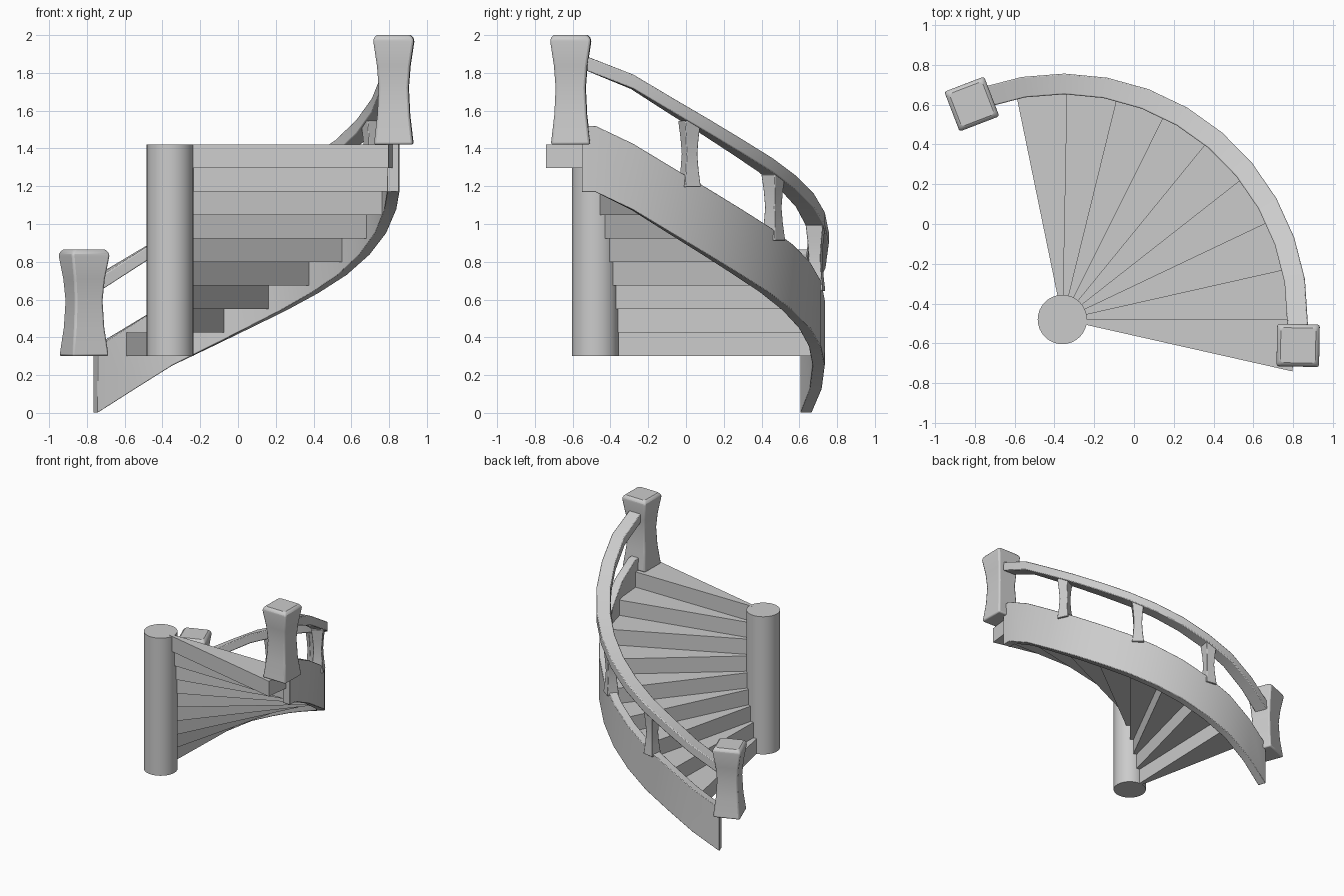
import bpy, bmesh
from math import cos, sin, radians
from mathutils import Vector, Matrix

if "Cube" in bpy.data.objects:
    bpy.data.objects.remove(bpy.data.objects["Cube"])

CX, CY = -0.36, -0.48          # axis of the stair
STEPS, RISE, BASE = 9, 0.1245, 0.30
A0, DA = 101.6, 12.7           # first tread edge and tread angle (degrees)


def polar(r, a, z):
    a = radians(a)
    return Vector((CX + r * cos(a), CY + r * sin(a), z))


def finish(name, bm, smooth=None):
    bmesh.ops.recalc_face_normals(bm, faces=bm.faces[:])
    me = bpy.data.meshes.new(name)
    bm.to_mesh(me)
    bm.free()
    ob = bpy.data.objects.new(name, me)
    bpy.context.collection.objects.link(ob)
    if smooth:
        bpy.ops.object.select_all(action='DESELECT')
        ob.select_set(True)
        bpy.context.view_layer.objects.active = ob
        bpy.ops.object.shade_smooth_by_angle(angle=radians(smooth))
    return ob


def loft(name, rings, smooth=None, bevel=0):
    """Skin a list of equal-length vertex rings and cap both ends."""
    bm = bmesh.new()
    vr = [[bm.verts.new(p) for p in ring] for ring in rings]
    for a, b in zip(vr, vr[1:]):
        for i in range(len(a)):
            j = (i + 1) % len(a)
            bm.faces.new((a[i], a[j], b[j], b[i]))
    bm.faces.new(vr[0])
    bm.faces.new(vr[-1])
    ob = finish(name, bm, smooth)
    if bevel:
        m = ob.modifiers.new("soft_edges", 'BEVEL')
        m.width, m.segments, m.limit_method = bevel, 2, 'ANGLE'
        m.angle_limit = radians(40)
    return ob


# Lower edge of the stringer: (angle, height)
SLOPE = [(109.5, 0.0), (99, 0.13), (89.5, 0.25), (71.5, 0.43), (49.5, 0.635),
         (40, 0.725), (23.6, 0.90), (10, 1.07), (0, 1.17), (-10, 1.17)]


def slope(a):
    for (a1, z1), (a2, z2) in zip(SLOPE, SLOPE[1:]):
        if a1 >= a >= a2:
            return z1 + (z2 - z1) * (a1 - a) / (a1 - a2)
    return SLOPE[-1][1]


def sweep(name, r1, r2, low, high, angles, bevel):
    rings = [[polar(r1, a, slope(a) + low), polar(r2, a, slope(a) + low),
              polar(r2, a, slope(a) + high), polar(r1, a, slope(a) + high)]
             for a in angles]
    return loft(name, rings, 35, bevel)


def hourglass(name, loc, turn, profile, bevel):
    """Square post; profile holds (z, half width)."""
    rot = Matrix.Rotation(radians(turn), 3, 'Z')
    corners = ((-1, -1), (1, -1), (1, 1), (-1, 1))
    rings = [[loc + rot @ Vector((x * h, y * h, z)) for x, y in corners]
             for z, h in profile]
    return loft(name, rings, 35, bevel)


# Central column
bm = bmesh.new()
bmesh.ops.create_cone(bm, cap_ends=True, segments=32, radius1=0.124, radius2=0.124,
                      depth=1.12, matrix=Matrix.Translation((CX, CY, 0.86)))
finish("central_column", bm, 35)

# Wedge treads, each lapping slightly under the next
for i in range(STEPS):
    a1, a2 = A0 - i * DA, A0 - (i + 1) * DA - (0.6 if i < STEPS - 1 else 0)
    z = BASE + i * RISE
    rings = [[polar(0.08, a1, h), polar(1.185, a1, h),
              polar(1.185, a2, h), polar(0.08, a2, h)] for h in (z, z + RISE)]
    loft(f"tread_{i + 1}", rings)

# Curved outer stringer and handrail
arc = [109.5 - 10 * i for i in range(12)]
sweep("outer_stringer", 1.15, 1.215, 0, 0.35, arc[:-1] + [0, -3.4], 0.004)
sweep("handrail", 1.132, 1.236, 0.64, 0.715, arc[:-1] + [-2], 0.006)

# Balusters between stringer and handrail
for i, a in enumerate((81, 53, 25)):
    b, t = 0.31, 0.66
    prof = [(b, 0.046), (b + 0.09, 0.037), ((b + t) / 2, 0.032), (t - 0.09, 0.037), (t, 0.046)]
    hourglass(f"baluster_{i + 1}", polar(1.18, a, slope(a)), a, prof, 0.004)

# Newel posts at both ends
for name, x, y, z, turn, h in (("lower_newel", -0.815, 0.603, 0.30, 21, 0.565),
                               ("upper_newel", 0.825, -0.61, 1.42, -1, 0.58)):
    prof = [(0, 0.104), (0.27 * h, 0.086), (0.52 * h, 0.079), (0.72 * h, 0.088),
            (0.94 * h, 0.107), (0.98 * h, 0.104), (h, 0.088)]
    hourglass(name, Vector((x, y, z)), turn, prof, 0.012)
